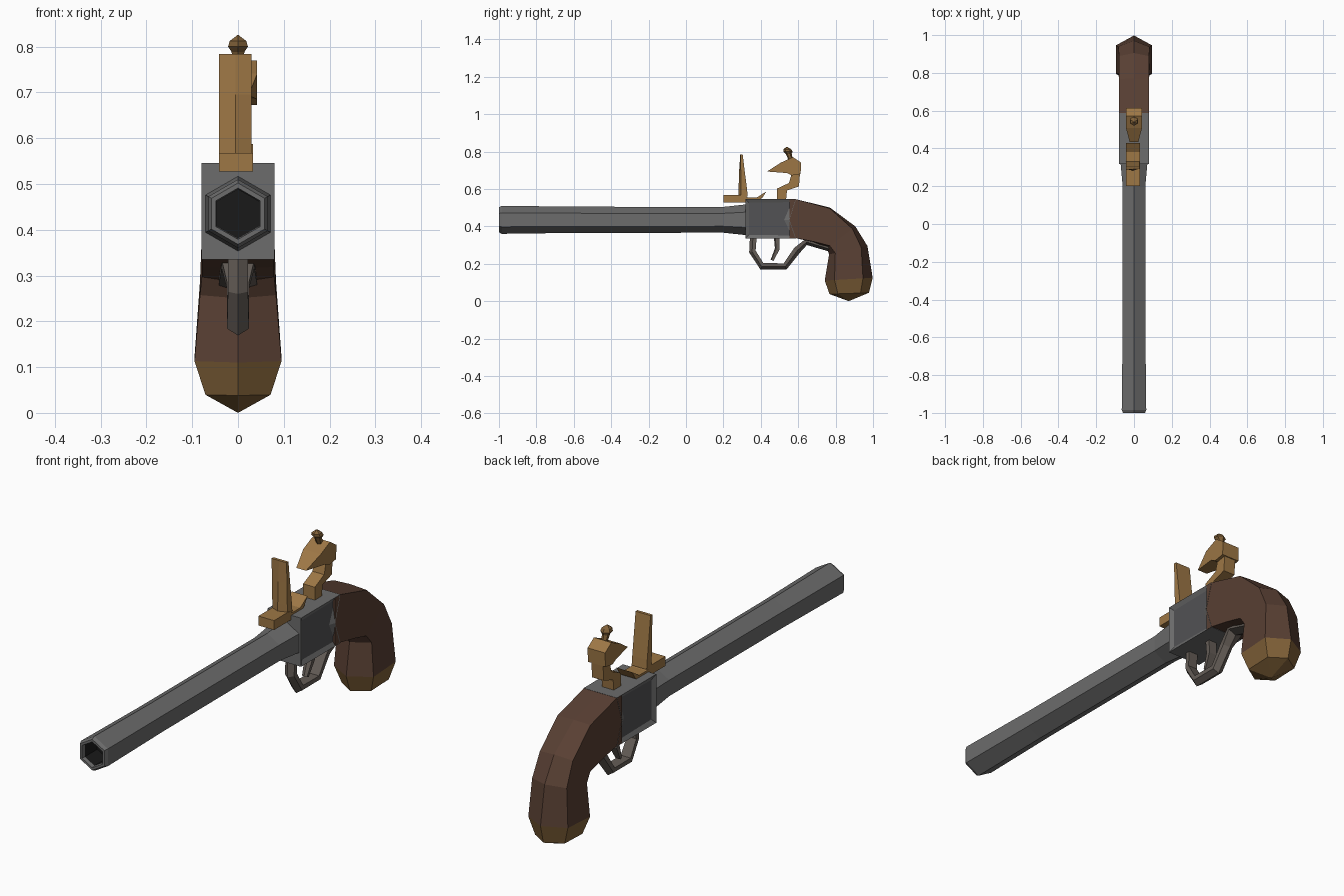
import bpy, bmesh
from math import sin, cos, pi
from mathutils import Vector

if "Cube" in bpy.data.objects:
    bpy.data.objects.remove(bpy.data.objects["Cube"])


def material(name, rgb):
    m = bpy.data.materials.new(name)
    m.diffuse_color = (*rgb, 1)
    m.use_nodes = True
    m.node_tree.nodes["Principled BSDF"].inputs["Base Color"].default_value = m.diffuse_color
    return m


steel = material("steel", (0.15, 0.15, 0.15))
panel = material("dark_steel", (0.085, 0.085, 0.09))
black = material("bore_black", (0.01, 0.01, 0.01))
wood = material("wood", (0.098, 0.05, 0.033))
brass = material("brass", (0.34, 0.185, 0.06))
dull_brass = material("dull_brass", (0.22, 0.12, 0.04))
iron = material("warm_iron", (0.13, 0.11, 0.095))


def finish(bm, name, mats):
    bmesh.ops.remove_doubles(bm, verts=bm.verts, dist=0.0005)
    bmesh.ops.recalc_face_normals(bm, faces=bm.faces)
    me = bpy.data.meshes.new(name)
    bm.to_mesh(me)
    bm.free()
    for m in mats:
        me.materials.append(m)
    ob = bpy.data.objects.new(name, me)
    bpy.context.collection.objects.link(ob)
    return ob


def loft(name, rings, mats, switch=999):
    """Skin equal-sized rings; segments from index `switch` use the second material."""
    bm = bmesh.new()
    vs = [[bm.verts.new(p) for p in r] for r in rings]
    n = len(vs[0])
    for i in range(len(vs) - 1):
        for j in range(n):
            k = (j + 1) % n
            f = bm.faces.new((vs[i][j], vs[i][k], vs[i + 1][k], vs[i + 1][j]))
            f.material_index = int(i >= switch)
    bm.faces.new(vs[0])
    end = bm.faces.new(vs[-1])
    end.material_index = int(len(vs) > switch)
    return finish(bm, name, mats)


def prism(profile, x0, x1):
    """Extrude a (y, z) profile across x."""
    bm = bmesh.new()
    f = bm.faces.new([bm.verts.new((x0, y, z)) for y, z in profile])
    ext = bmesh.ops.extrude_face_region(bm, geom=[f])["geom"]
    bmesh.ops.translate(bm, vec=(x1 - x0, 0, 0),
                        verts=[g for g in ext if isinstance(g, bmesh.types.BMVert)])
    bmesh.ops.recalc_face_normals(bm, faces=bm.faces)
    return bm


def strap(name, path, mat, ridge):
    """Sweep a ridged section along a (y, z, half width, thickness) path."""
    rings = []
    pts = [Vector(p[:2]) for p in path]
    for i, (y, z, w, t) in enumerate(path):
        d = (pts[min(i + 1, len(pts) - 1)] - pts[max(i - 1, 0)]).normalized()
        out = Vector((d.y, -d.x)) * t / 2
        sect = [(-w, -1), (w, -1), (w, 1 - ridge), (0, 1), (-w, 1 - ridge)]
        rings.append([(x, y + out.x * k, z + out.y * k) for x, k in sect])
    return loft(name, rings, [mat])


# Hexagonal barrel with chamfered muzzle and black bore
barrel = [(0.33, 0.083), (0.2, 0.069), (-0.6, 0.070), (-0.985, 0.075),
          (-1.0, 0.067), (-1.0, 0.056), (-0.985, 0.053), (-0.9, 0.053)]
loft("barrel", [[(r * sin(k * pi / 3), y, 0.435 + r * cos(k * pi / 3)) for k in range(6)]
                for y, r in barrel], [steel, black], 6)

# Lock housing with recessed side panels and notched rear edge
bm = prism([(0.318, 0.335), (0.588, 0.335), (0.553, 0.435), (0.588, 0.546), (0.318, 0.546)],
           -0.08, 0.08)
sides = [f for f in bm.faces if abs(f.normal.x) > 0.9]
bmesh.ops.inset_individual(bm, faces=sides, thickness=0.028, depth=-0.01)
for f in sides:
    f.material_index = 1
finish(bm, "lock_housing", [steel, panel])


# Curved grip: six-sided sections (back y, z, front y, z, half width, ridge height)
def grip_ring(by, bz, fy, fz, w, ridge):
    b, f = Vector((0, by, bz)), Vector((0, fy, fz))
    d = (b - f).normalized() * ridge
    x = Vector((w, 0, 0))
    return [b, b - d + x, f + d + x, f, f + d - x, b - d - x]


grip = [(0.553, 0.545, 0.553, 0.337, 0.079, 0), (0.588, 0.545, 0.588, 0.337, 0.079, 0),
        (0.77, 0.50, 0.68, 0.315, 0.079, 0.004), (0.905, 0.40, 0.752, 0.285, 0.079, 0.02),
        (0.97, 0.295, 0.765, 0.25, 0.083, 0.034), (0.998, 0.125, 0.742, 0.11, 0.095, 0.052)]
loft("grip", [grip_ring(*g) for g in grip], [wood])

# Metal butt cap ending in a point
cap = [grip[-1], (0.978, 0.045, 0.767, 0.038, 0.071, 0.045), (0.87, 0.0, 0.87, 0.0, 0, 0)]
loft("butt_cap", [grip_ring(*g) for g in cap], [dull_brass])

# Trigger guard and trigger
strap("trigger_guard", [(0.36, 0.345, 0.022, 0.036), (0.355, 0.265, 0.022, 0.036),
                        (0.406, 0.186, 0.024, 0.038), (0.53, 0.186, 0.024, 0.036),
                        (0.594, 0.272, 0.024, 0.04), (0.645, 0.318, 0.036, 0.036),
                        (0.77, 0.28, 0.042, 0.03)], iron, 0.9)
strap("trigger", [(0.485, 0.345, 0.02, 0.03), (0.488, 0.28, 0.018, 0.026),
                  (0.46, 0.218, 0.012, 0.016)], iron, 0.5)

# Priming pan with upturned spout
finish(prism([(0.2, 0.568), (0.3, 0.568), (0.33, 0.555), (0.38, 0.555), (0.43, 0.587),
              (0.41, 0.555), (0.38, 0.527), (0.2, 0.527)], -0.042, 0.033), "priming_pan", [brass])

# Frizzen plate with a ridged front (z, ridge y, front y, back y)
frizzen = [(0.56, 0.281, 0.295, 0.33), (0.6, 0.281, 0.295, 0.326),
           (0.695, 0.284, 0.293, 0.314), (0.784, 0.29, 0.29, 0.303)]
loft("frizzen", [[(-0.042, b, z), (0.03, b, z), (0.03, f, z), (-0.006, m, z), (-0.042, f, z)]
                 for z, m, f, b in frizzen], [brass])

# Cock: narrow bent neck, wider tapered jaw, clamp screw
finish(prism([(0.487, 0.54), (0.487, 0.602), (0.551, 0.632), (0.567, 0.69), (0.61, 0.69),
              (0.604, 0.613), (0.54, 0.592), (0.535, 0.54)], -0.028, 0.028), "cock_neck", [brass])
bm = prism([(0.433, 0.693), (0.508, 0.741), (0.572, 0.77), (0.615, 0.741), (0.613, 0.68),
            (0.565, 0.672), (0.54, 0.685)], -0.042, 0.042)
for v in bm.verts:
    if v.co.y < 0.45:
        v.co.x *= 0.55
finish(bm, "cock_jaw", [brass])
screw = [(0.56, 0.755, 0.012), (0.549, 0.788, 0.016), (0.545, 0.8, 0.025),
         (0.541, 0.812, 0.021), (0.54, 0.826, 0)]
loft("clamp_screw", [[(r * sin(k * pi / 3), y + r * cos(k * pi / 3), z) for k in range(6)]
                     for y, z, r in screw], [dull_brass])
